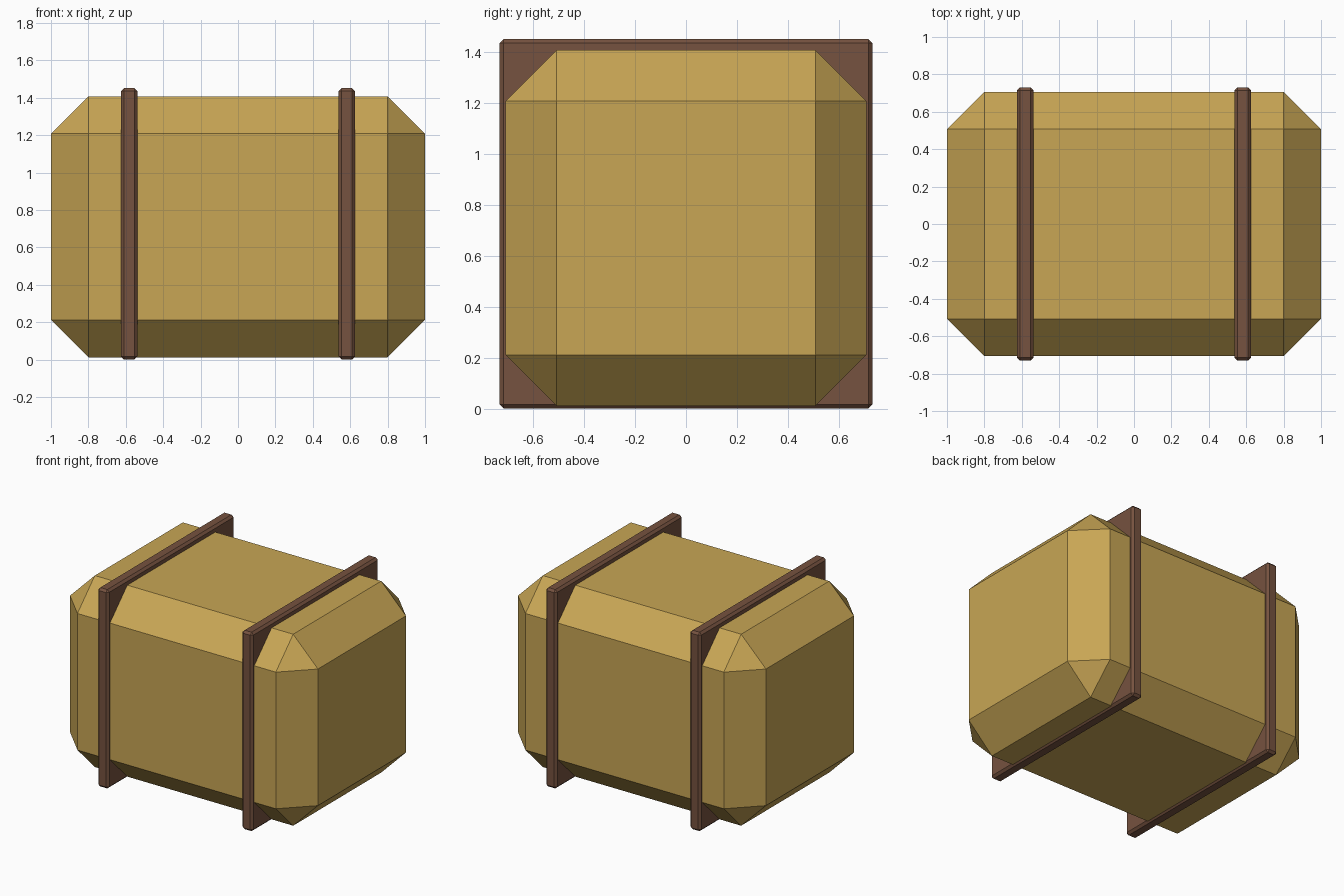
import bpy

if "Cube" in bpy.data.objects:
    bpy.data.objects.remove(bpy.data.objects["Cube"])


def material(name, color):
    m = bpy.data.materials.new(name)
    m.diffuse_color = color
    m.use_nodes = True
    m.node_tree.nodes["Principled BSDF"].inputs["Base Color"].default_value = m.diffuse_color
    return m


def chamfered_box(name, center, size, chamfer, mat):
    bpy.ops.mesh.primitive_cube_add(size=1, location=center)
    ob = bpy.context.object
    ob.name = name
    ob.scale = size
    bpy.ops.object.transform_apply(location=False, rotation=False, scale=True)
    bev = ob.modifiers.new("Chamfer", 'BEVEL')
    bev.width = chamfer
    bev.segments = 1
    bev.limit_method = 'NONE'
    ob.data.materials.append(mat)
    return ob


tan = material("tan_cloth", (0.58, 0.38, 0.09, 1))
brown = material("brown_leather", (0.18, 0.085, 0.05, 1))

# Bundle body with wide flat chamfers
chamfered_box("bundle", (0, 0, 0.71), (2.0, 1.414, 1.396), 0.2, tan)

# Two flat strap plates passing through the bundle
for side, x in (("left", -0.582), ("right", 0.582)):
    chamfered_box("strap_" + side, (x, 0, 0.726), (0.088, 1.462, 1.45), 0.016, brown)
